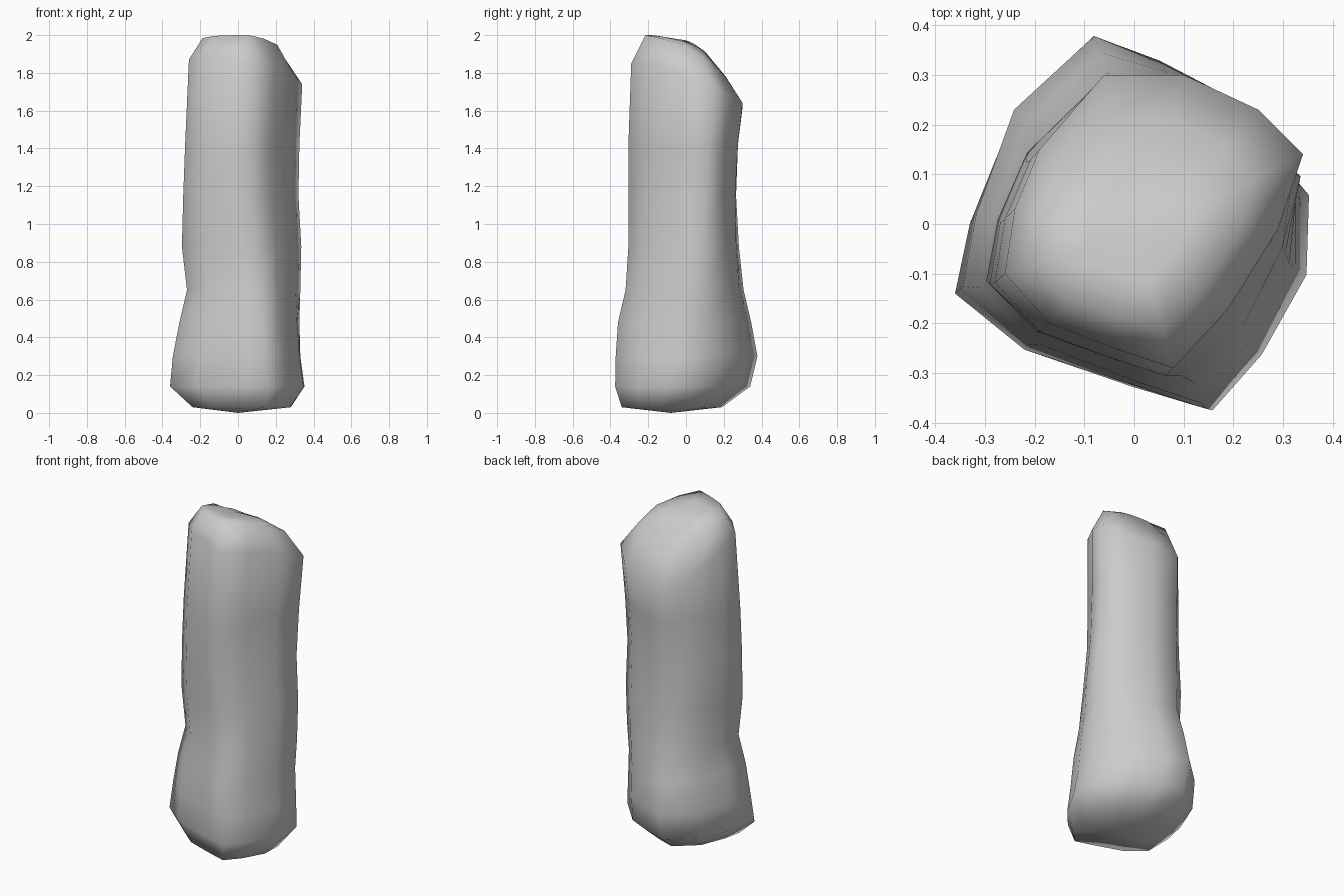
import bpy, bmesh

if "Cube" in bpy.data.objects:
    bpy.data.objects.remove(bpy.data.objects["Cube"])

# Cross-section outlines: wide foot and slimmer top, matching corner for corner
FOOT = [(.355, .08), (.2, .26), (.06, .33), (-.08, .38), (-.25, .23), (-.33, .02),
        (-.36, -.13), (-.22, -.25), (0, -.33), (.16, -.38), (.26, -.26), (.35, -.09)]
TOP = [(.34, .14), (.25, .23), (.1, .30), (-.06, .30), (-.19, .15), (-.24, .03),
       (-.26, -.1), (-.17, -.2), (-.04, -.25), (.08, -.29), (.19, -.17), (.29, -.01)]
# Height of the slanted top rim at each corner
RIM_Z = [1.74, 1.68, 1.64, 1.62, 1.72, 1.80, 1.87, 1.88, 1.87, 1.85, 1.84, 1.80]
# Body levels: z, x min, x max, y min, y max, blend from foot to top outline
LEVELS = [(.03, -.24, .28, -.34, .19, 0), (.14, -.36, .352, -.375, .34, 0),
          (.30, -.345, .33, -.372, .378, 0), (.48, -.31, .325, -.36, .345, .2),
          (.65, -.27, .33, -.32, .305, .5), (.88, -.297, .335, -.305, .28, .7),
          (1.15, -.29, .32, -.305, .265, .9), (1.42, -.28, .325, -.305, .275, 1)]


def fit(values, lo, hi):
    a, b = min(values), max(values)
    return [lo + (v - a) / (b - a) * (hi - lo) for v in values]


def section(z, x0, x1, y0, y1, t):
    pts = [(a[0] + (b[0] - a[0]) * t, a[1] + (b[1] - a[1]) * t) for a, b in zip(FOOT, TOP)]
    xs = fit([p[0] for p in pts], x0, x1)
    ys = fit([p[1] for p in pts], y0, y1)
    return [(x, y, z) for x, y in zip(xs, ys)]


def crown_point(x, y):
    # Domed top, high at the front and falling away to the back right
    z = 1.972 - (.3 * y + 2.9 * y * y if y > 0 else .16 * y) - .6 * max(x, 0) ** 2
    return (x, y, min(z, 2.0))


# Stone pillar: body rings, slanted rim, domed crown
rings = [section(*level) for level in LEVELS]
rings.append([(x, y, z) for (x, y), z in zip(TOP, RIM_Z)])
for s in (.72, .36):
    rings.append([crown_point(x * s, y * s - .02 * (1 - s)) for x, y in TOP])

bm = bmesh.new()
loops = [[bm.verts.new(p) for p in ring] for ring in rings]
n = len(FOOT)
for low, high in zip(loops, loops[1:]):
    for i in range(n):
        j = (i + 1) % n
        bm.faces.new((low[i], low[j], high[j], high[i]))

# Close the underside and the crown with fans
base = bm.verts.new((.0, -.08, 0))
peak = bm.verts.new(crown_point(0, -.02))
for i in range(n):
    j = (i + 1) % n
    bm.faces.new((base, loops[0][j], loops[0][i]))
    bm.faces.new((peak, loops[-1][i], loops[-1][j]))
bmesh.ops.recalc_face_normals(bm, faces=bm.faces)
for f in bm.faces:
    f.smooth = True

mesh = bpy.data.meshes.new("stone_pillar")
bm.to_mesh(mesh)
bm.free()
bpy.context.collection.objects.link(bpy.data.objects.new("stone_pillar", mesh))
